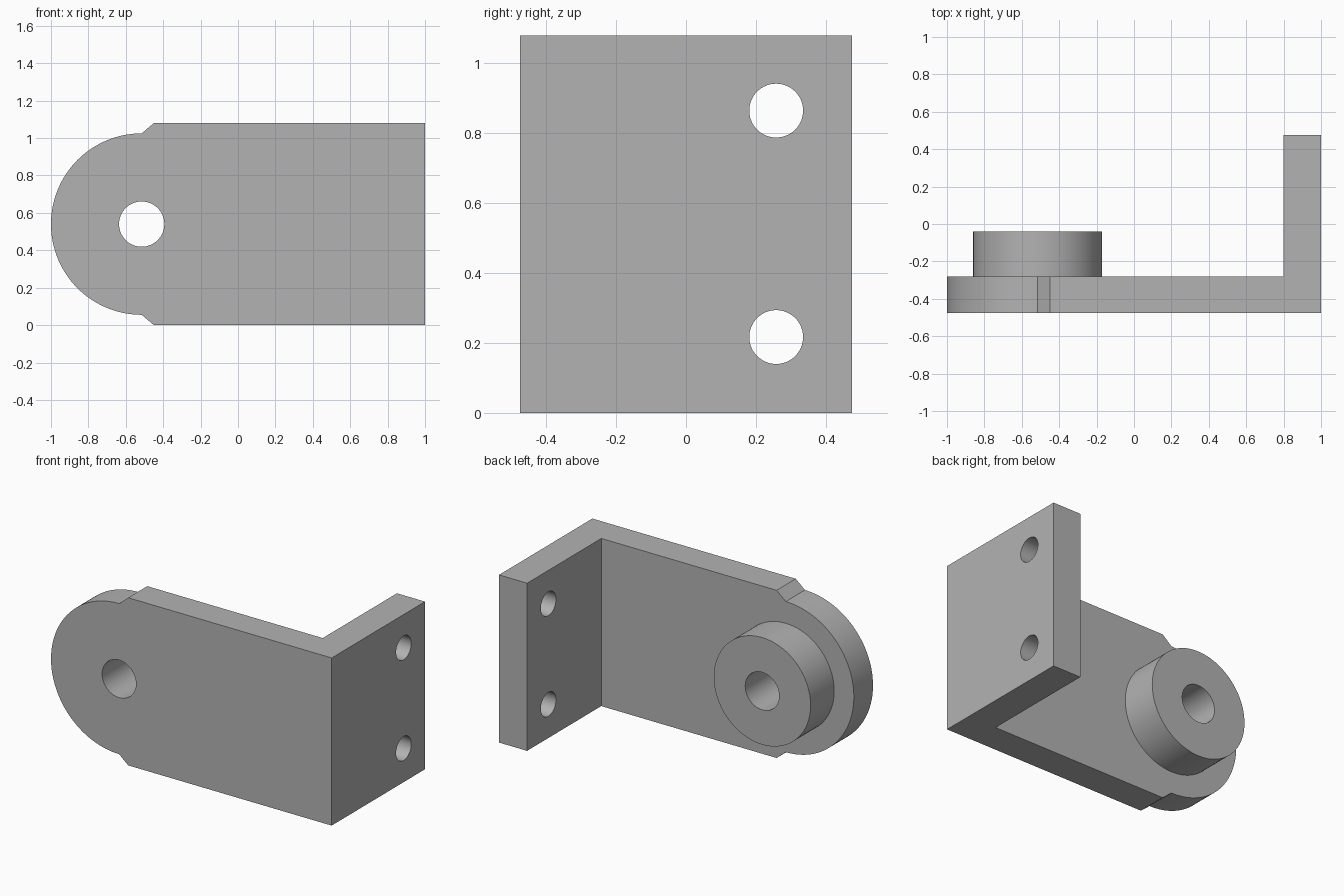
import bpy, bmesh
from math import pi, sin, cos
from mathutils import Vector

if "Cube" in bpy.data.objects:
    bpy.data.objects.remove(bpy.data.objects["Cube"], do_unlink=True)

H = 1.08                       # bracket height
FRONT, INNER, BACK = -0.475, -0.28, 0.475
PIVOT_X, PIVOT_Z = -0.515, H / 2

steel = bpy.data.materials.new("light grey metal")
steel.use_nodes = True
GREY = (0.45, 0.45, 0.45, 1)
steel.diffuse_color = GREY
steel.node_tree.nodes["Principled BSDF"].inputs["Base Color"].default_value = GREY


def prism(name, points, sweep):
    """Closed outline swept along a vector into a solid."""
    bm = bmesh.new()
    face = bm.faces.new([bm.verts.new(p) for p in points])
    swept = bmesh.ops.extrude_face_region(bm, geom=[face], use_keep_orig=True)["geom"]
    bmesh.ops.translate(bm, vec=Vector(sweep),
                        verts=[g for g in swept if isinstance(g, bmesh.types.BMVert)])
    bmesh.ops.recalc_face_normals(bm, faces=bm.faces)
    mesh = bpy.data.meshes.new(name)
    bm.to_mesh(mesh)
    bm.free()
    mesh.materials.append(steel)
    obj = bpy.data.objects.new(name, mesh)
    bpy.context.collection.objects.link(obj)
    return obj


def arc(radius, start, end, count):
    return [(radius * cos(start + (end - start) * i / count),
             radius * sin(start + (end - start) * i / count)) for i in range(count + 1)]


def pivot_cylinder(name, radius, y0, y1):
    ring = arc(radius, 0, 2 * pi, 96)[:-1]
    return prism(name, [(PIVOT_X + a, y0, PIVOT_Z + b) for a, b in ring], (0, y1 - y0, 0))


def combine(target, tool, operation):
    mod = target.modifiers.new(operation, "BOOLEAN")
    mod.operation, mod.solver, mod.object = operation, "EXACT", tool
    bpy.ops.object.select_all(action="DESELECT")
    target.select_set(True)
    bpy.context.view_layer.objects.active = target
    bpy.ops.object.modifier_apply(modifier=mod.name)
    bpy.data.objects.remove(tool, do_unlink=True)


# L-shaped plan, taller than needed, trimmed by the front outline
plan = [(-1.2, FRONT), (1, FRONT), (1, BACK), (0.8, BACK), (0.8, INNER), (-1.2, INNER)]
bracket = prism("angle_bracket", [(x, y, -0.2) for x, y in plan], (0, 0, H + 0.4))

# Front outline: rounded end with small chamfered shoulders
outline = [(1.2, 0), (1.2, H), (-0.45, H)]
outline += [(PIVOT_X + a, PIVOT_Z + b) for a, b in arc(0.485, pi / 2, 3 * pi / 2, 64)]
outline += [(-0.45, 0)]
combine(bracket, prism("outline_trim", [(x, -1, z) for x, z in outline], (0, 2, 0)), "INTERSECT")

# Round boss on the inner side, with a bore through boss and plate
combine(bracket, pivot_cylinder("boss", 0.345, -0.35, -0.04), "UNION")
combine(bracket, pivot_cylinder("bore", 0.121, -1, 1), "DIFFERENCE")

# Two mounting holes through the flange
for z in (0.217, 0.865):
    ring = arc(0.077, 0, 2 * pi, 64)[:-1]
    hole = prism("mounting_hole", [(0.6, 0.258 + a, z + b) for a, b in ring], (0.6, 0, 0))
    combine(bracket, hole, "DIFFERENCE")

bpy.ops.object.shade_smooth_by_angle(angle=pi / 6)
